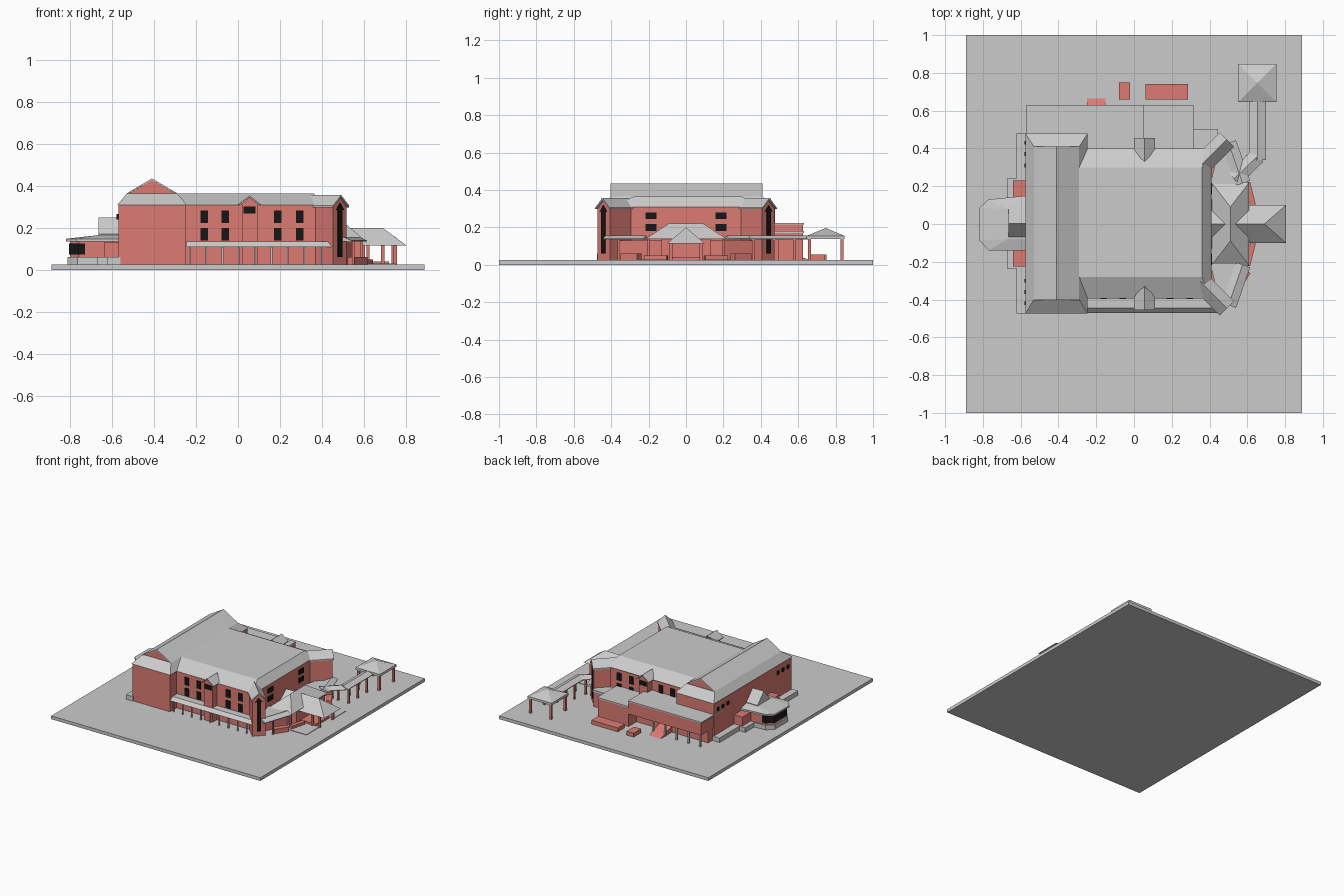
import bpy, bmesh, math
from mathutils import Vector

def material(name, col):
    m = bpy.data.materials.new(name)
    m.diffuse_color = (*col, 1)
    return m

RED = material("brick", (0.72, 0.2, 0.17))
BLACK = material("dark_glass", (0.008, 0.008, 0.008))
G = 0.025  # top of the site slab

def hull(name, pts, mat=None):
    """Flat-faced convex solid around the points."""
    bm = bmesh.new()
    for p in pts:
        bm.verts.new(p)
    bmesh.ops.convex_hull(bm, input=bm.verts[:])
    bmesh.ops.dissolve_limit(bm, angle_limit=0.01, verts=bm.verts[:], edges=bm.edges[:])
    bmesh.ops.recalc_face_normals(bm, faces=bm.faces[:])
    me = bpy.data.meshes.new(name)
    bm.to_mesh(me)
    bm.free()
    ob = bpy.data.objects.new(name, me)
    bpy.context.collection.objects.link(ob)
    if mat:
        me.materials.append(mat)
    return ob

def rect(x0, x1, y0, y1, z):
    return [(x, y, z) for x in (x0, x1) for y in (y0, y1)]

def box(name, x0, x1, y0, y1, z0, z1, mat=None):
    return hull(name, rect(x0, x1, y0, y1, z0) + rect(x0, x1, y0, y1, z1), mat)

def poly(name, pts, z0, z1, mat=None):
    return hull(name, [(x, y, z) for x, y in pts for z in (z0, z1)], mat)

def run(name, p, q, w, z0, z1, ridge=None, mat=None):
    """Straight bar from p to q, optionally with a ridge along its middle."""
    p, q = Vector(p), Vector(q)
    d = (q - p).normalized()
    n = Vector((-d.y, d.x)) * w / 2
    pts = [(*(e + s * n), z) for e in (p, q) for s in (1, -1) for z in (z0, z1)]
    if ridge:
        pts += [(*e, ridge) for e in (p, q)]
    return hull(name, pts, mat)

# Site slab
box("site_slab", -0.89, 0.89, -1, 1, 0, G)

# Stage block on the left: walls, skirt roof, gabled loft
box("stage_walls", -0.57, -0.25, -0.47, 0.475, G, 0.31, RED)
hull("stage_skirt_roof", rect(-0.575, -0.245, -0.475, 0.48, 0.31)
     + rect(-0.53, -0.29, -0.4, 0.41, 0.365))
hull("loft_gable", rect(-0.525, -0.295, -0.4, 0.407, 0.362)
     + [(-0.41, -0.4, 0.428), (-0.41, 0.407, 0.428)], RED)
for side, x in (("left", -0.53), ("right", -0.29)):
    hull("loft_roof_" + side, [(a, y, b) for y in (-0.403, 0.41)
         for a, b in ((x, 0.365), (-0.41, 0.436), (-0.41, 0.428), (x, 0.36))])

# Main hall
box("hall_walls", -0.26, 0.405, -0.39, 0.39, G, 0.31, RED)
hull("hall_roof", rect(-0.3, 0.41, -0.395, 0.4, 0.31) + rect(-0.3, 0.36, -0.28, 0.3, 0.365))

# Hall windows, front, back and right
for s in (-1, 1):
    for x in (-0.16, -0.06, 0.19, 0.295):
        for z in (0.17, 0.253):
            box("hall_window", x - 0.018, x + 0.018, s * 0.38, s * 0.396, z - 0.029, z + 0.029, BLACK)
    for z in (0.2, 0.262):
        box("end_window", 0.39, 0.412, s * 0.157, s * 0.217, z - 0.018, z + 0.018, BLACK)

    # Central dormer bays
    box("bay_wall", 0.018, 0.093, s * 0.36, s * 0.44, G, 0.315, RED)
    hull("bay_gable", [(x, s * y, z) for y in (0.34, 0.44)
         for x, z in ((0.01, 0.31), (0.1, 0.31), (0.055, 0.345))], RED)
    for x in (0.0, 0.11):
        hull("bay_roof", [(x, s * 0.455, 0.312), (x, s * 0.455, 0.306), (0.055, s * 0.455, 0.355),
             (0.055, s * 0.455, 0.347), (x, s * 0.38, 0.312), (0.055, s * 0.33, 0.355),
             (x, s * 0.38, 0.306)])
    box("bay_window", 0.027, 0.083, s * 0.43, s * 0.445, 0.268, 0.302, BLACK)

    # Diagonal corner towers with gabled roofs and arrow-topped slot windows
    a, b = Vector((0.35, s * 0.305)), Vector((0.485, s * 0.44))
    run("tower_walls", a, b, 0.092, G, 0.3, 0.345, RED)
    d = (b - a).normalized()
    n = Vector((-d.y, d.x))
    for t in (-1, 1):
        hull("tower_roof", [(*(e + t * w * n), z) for e in (a, b + d * 0.01)
             for w, z in ((0.054, 0.298), (0.054, 0.307), (0, 0.347), (0, 0.357))])
    c = b + d * 0.001
    hull("tower_window", [(*(c + t * 0.014 * n + k * d), z) for t in (-1, 1)
         for k in (-0.01, 0.005) for z in (0.06, 0.29)], BLACK)
    hull("tower_window_head", [(*(c + t * n + k * d), z) for k in (-0.01, 0.005)
         for t, z in ((-0.026, 0.285), (0.026, 0.285), (0, 0.318))], BLACK)

    # Side canopies between towers and entrance, with brick walls below
    run("side_canopy", (0.50, s * 0.43), (0.575, s * 0.215), 0.085, 0.135, 0.14, 0.157)
    poly("canopy_deck", [(0.40, s * 0.2), (0.58, s * 0.2), (0.50, s * 0.40), (0.44, s * 0.36)],
         0.135, 0.142)
    poly("lobby_wall", [(0.40, s * 0.1), (0.55, s * 0.1), (0.55, s * 0.2), (0.47, s * 0.36), (0.40, s * 0.3)],
         G, 0.13, RED)
    run("curved_planter", (0.54, s * 0.34), (0.60, s * 0.25), 0.04, G, 0.06, None, RED)
    run("low_bench", (0.60, s * 0.22), (0.63, s * 0.1), 0.03, G, 0.05, None, RED)
    box("entrance_paving", 0.58, 0.75, s * 0.1, s * 0.24, G - 0.005, G + 0.004)
    for x in (0.69, 0.75):
        box("porch_column", x - 0.008, x + 0.008, s * 0.08 - 0.008, s * 0.08 + 0.008, G, 0.12, RED)
    for x, y in ((0.59, 0.2), (0.55, 0.36)):
        box("canopy_post", x - 0.006, x + 0.006, s * y - 0.006, s * y + 0.006, G, 0.138, RED)

# Front canopy and its posts
hull("front_canopy", rect(-0.25, 0.45, -0.47, -0.38, 0.11) + rect(-0.245, 0.44, -0.445, -0.38, 0.135))
for i in range(9):
    x = -0.23 + i * 0.078
    box("front_canopy_post", x - 0.004, x + 0.004, -0.459, -0.451, G, 0.112)

# Entrance: crossing hip roofs over a brick vestibule
box("vestibule", 0.40, 0.59, -0.13, 0.13, G, 0.14, RED)
hull("entrance_roof", rect(0.41, 0.61, -0.22, 0.22, 0.137)
     + [(0.51, -0.09, 0.222), (0.51, 0.09, 0.222)])
hull("porch_roof", rect(0.41, 0.805, -0.1, 0.1, 0.115)
     + [(0.41, 0, 0.2), (0.69, 0, 0.2)])
box("entrance_step", 0.58, 0.72, -0.08, 0.08, G, 0.04, RED)

# Covered walkway to the square pavilion
path = [(0.53, 0.24), (0.655, 0.36), (0.655, 0.66)]
run("walkway_roof_a", path[0], path[1], 0.085, 0.135, 0.14, 0.157)
run("walkway_roof_b", (0.655, 0.34), path[2], 0.085, 0.135, 0.14, 0.157)
for x, y in ((0.6, 0.36), (0.69, 0.36), (0.62, 0.47), (0.69, 0.47), (0.62, 0.58), (0.69, 0.58)):
    box("walkway_post", x - 0.006, x + 0.006, y - 0.006, y + 0.006, G, 0.138, RED)
hull("pavilion_roof", rect(0.55, 0.755, 0.645, 0.848, 0.137)
     + rect(0.55, 0.755, 0.645, 0.848, 0.155) + [(0.652, 0.747, 0.197)])
for x in (0.565, 0.74):
    for y in (0.66, 0.834):
        box("pavilion_post", x - 0.008, x + 0.008, y - 0.008, y + 0.008, G, 0.14, RED)

# Rear annex: overhanging upper storey on posts
box("annex_lower", -0.56, 0.05, 0.38, 0.53, G, 0.14, RED)
box("annex_upper", -0.565, 0.05, 0.38, 0.625, 0.12, 0.215, RED)
box("annex_roof", -0.572, 0.052, 0.38, 0.63, 0.215, 0.224)
box("annex_right", 0.05, 0.31, 0.38, 0.625, G, 0.17, RED)
box("annex_right_roof", 0.052, 0.316, 0.38, 0.63, 0.17, 0.18)
box("annex_link", 0.31, 0.44, 0.38, 0.495, G, 0.14, RED)
box("annex_link_roof", 0.31, 0.446, 0.38, 0.502, 0.14, 0.155)
for i in range(5):
    x = -0.55 + i * 0.1
    box("annex_post", x - 0.006, x + 0.006, 0.605, 0.617, G, 0.122)
hull("rear_ramp", rect(-0.25, -0.15, 0.53, 0.665, G) + rect(-0.25, -0.15, 0.53, 0.535, 0.07), RED)
box("rear_planter_small", -0.08, -0.02, 0.66, 0.75, G, 0.055, RED)
box("rear_planter_large", 0.06, 0.285, 0.66, 0.742, G, 0.055, RED)

# Left bay: stepped plinth, glazed polygonal room, low roof and gabled link
box("plinth_strip", -0.622, -0.56, -0.475, 0.48, G, 0.06)
box("plinth_step", -0.672, -0.56, -0.235, 0.24, G, 0.06)

def bay(k):
    return [(-0.57, -0.14 * k), (-0.67 - 0.1 * k, -0.14 * k), (-0.67 - 0.15 * k, -0.085 * k),
            (-0.67 - 0.15 * k, 0.085 * k), (-0.67 - 0.1 * k, 0.13 * k), (-0.57, 0.15 * k)]

poly("bay_plinth", bay(0.95), G, 0.06)
poly("bay_room", bay(0.88), 0.06, 0.14, RED)
poly("bay_glazing", [p for p in bay(0.91) if p[0] < -0.6] + [(-0.73, -0.127), (-0.73, 0.12)],
     0.072, 0.125, BLACK)
hull("bay_low_roof", [(x, y, z) for x, y in bay(1) for z in (0.135, 0.148)]
     + rect(-0.67, -0.56, -0.08, 0.08, 0.165))
box("bay_link_wall", -0.64, -0.56, -0.225, 0.23, 0.06, 0.13, RED)
hull("bay_link_roof", rect(-0.665, -0.56, -0.07, 0.08, 0.155)
     + rect(-0.665, -0.56, -0.07, 0.08, 0.17) + [(-0.665, 0.003, 0.25), (-0.56, 0.003, 0.25)])

# Small high windows on the left wall
for y in (-0.42, -0.36, -0.3, 0.31, 0.37, 0.43):
    box("stage_window", -0.58, -0.56, y - 0.01, y + 0.01, 0.24, 0.265, BLACK)
